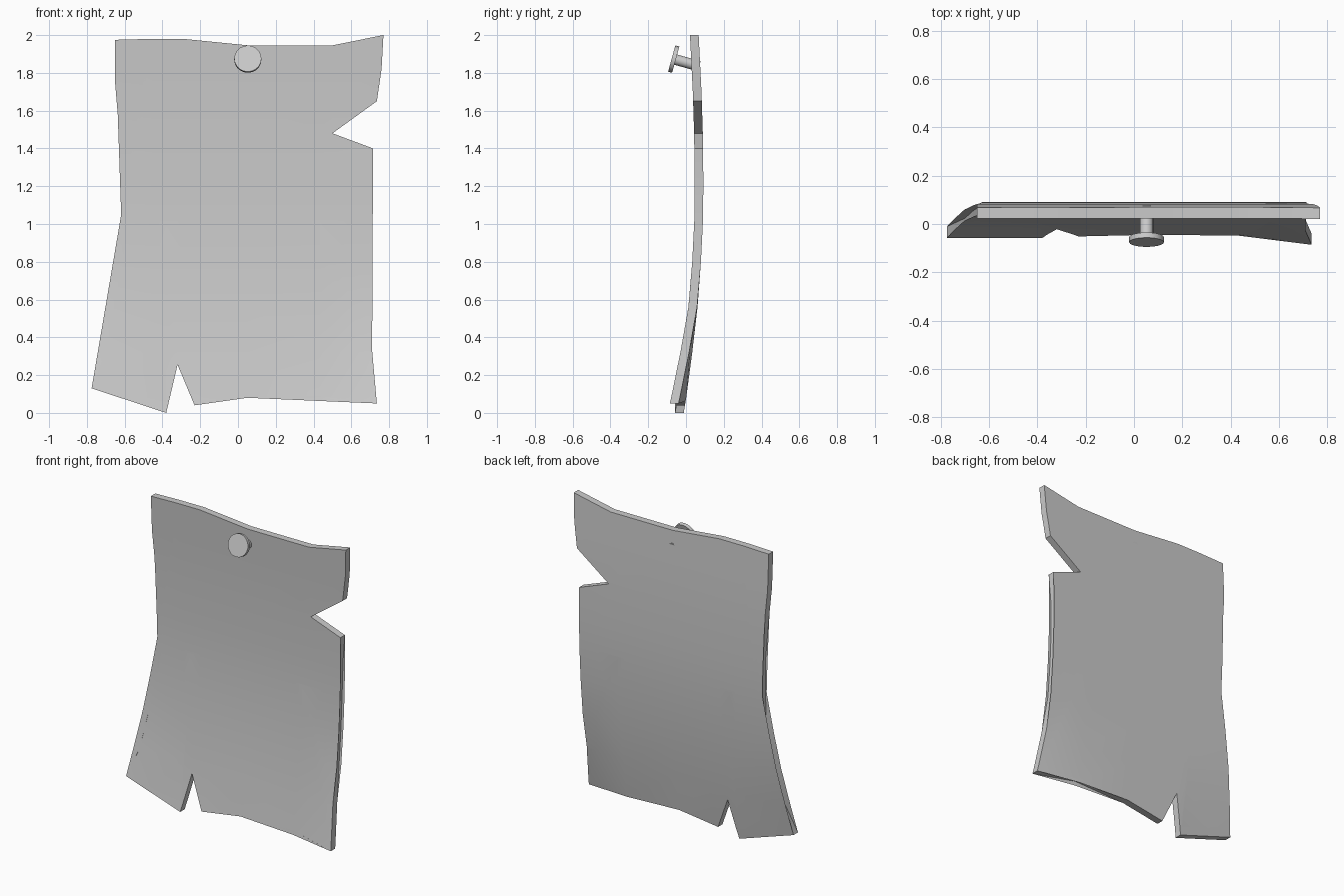
import bpy, bmesh, math
from mathutils import Vector

if "Cube" in bpy.data.objects:
    bpy.data.objects.remove(bpy.data.objects["Cube"])

THICK = 0.046

# Torn outline seen from the front (x, z)
OUTLINE = [(-0.65, 1.975), (-0.46, 1.98), (-0.29, 1.98), (0.05, 1.946), (0.5, 1.946),
           (0.77, 2.0), (0.76, 1.82), (0.735, 1.65), (0.5, 1.48), (0.715, 1.4),
           (0.70, 1.22), (0.695, 1.0), (0.695, 0.56), (0.71, 0.33), (0.735, 0.05),
           (0.43, 0.09), (0.05, 0.08), (-0.23, 0.04), (-0.32, 0.255), (-0.38, 0.0),
           (-0.775, 0.13), (-0.70, 0.32), (-0.66, 0.56), (-0.61, 0.8), (-0.61, 1.25),
           (-0.63, 1.5), (-0.65, 1.74)]
# Front surface of the bowed sheet (z, y)
BOW = [(0.0, -0.058), (0.08, -0.045), (0.32, -0.013), (0.56, 0.015), (0.8, 0.033),
       (1.02, 0.044), (1.22, 0.046), (1.48, 0.043), (1.7, 0.036), (2.0, 0.021)]


def bow(x, z):
    y = BOW[-1][1]
    for (z0, y0), (z1, y1) in zip(BOW, BOW[1:]):
        if z <= z1:
            y = y0 + (y1 - y0) * (z - z0) / (z1 - z0)
            break
    # Lower corners curl forward
    low = max(0, min(1, (0.6 - z) / 0.55))
    y -= 0.036 * low * max(0, (x - 0.43) / 0.305)
    y -= 0.022 * low * max(0, (-0.38 - x) / 0.395)
    return y


# Sheet
bm = bmesh.new()
face = bm.faces.new([bm.verts.new((x, 0, z)) for x, z in OUTLINE])
bmesh.ops.triangulate(bm, faces=[face])
cuts = [((0, 0, z), (0, 0, 1)) for z, _ in BOW[1:-1]]
cuts += [((x, 0, 0), (1, 0, 0)) for x in (-0.38, 0.05, 0.43)]
for co, no in cuts:
    bmesh.ops.bisect_plane(bm, geom=bm.verts[:] + bm.edges[:] + bm.faces[:],
                           dist=1e-5, plane_co=co, plane_no=no)
bmesh.ops.triangulate(bm, faces=bm.faces[:])
for v in bm.verts:
    v.co.y = bow(v.co.x, v.co.z)
ext = bmesh.ops.extrude_face_region(bm, geom=bm.faces[:], use_keep_orig=True)
for v in ext["geom"]:
    if isinstance(v, bmesh.types.BMVert):
        v.co.y += THICK
bmesh.ops.recalc_face_normals(bm, faces=bm.faces[:])
mesh = bpy.data.meshes.new("sheet")
bm.to_mesh(mesh)
bm.free()
sheet = bpy.data.objects.new("sheet", mesh)
bpy.context.collection.objects.link(sheet)

# Nail: head and shaft on one tilted axis
axis = Vector((0, math.cos(math.radians(15.5)), -math.sin(math.radians(15.5))))
head_pos = Vector((0.052, -0.065, 1.873))


def rod(name, radius, start, end, sides):
    bpy.ops.mesh.primitive_cylinder_add(
        vertices=sides, radius=radius, depth=end - start,
        location=head_pos + axis * (start + end) / 2,
        rotation=axis.to_track_quat('Z', 'X').to_euler())
    bpy.context.object.name = name
    return bpy.context.object


parts = [sheet, rod("nail_head", 0.072, -0.011, 0.011, 20),
         rod("nail_shaft", 0.028, 0.005, 0.14, 16)]

for ob in parts:
    bpy.ops.object.select_all(action='DESELECT')
    ob.select_set(True)
    bpy.context.view_layer.objects.active = ob
    bpy.ops.object.shade_smooth_by_angle(angle=math.radians(30))
